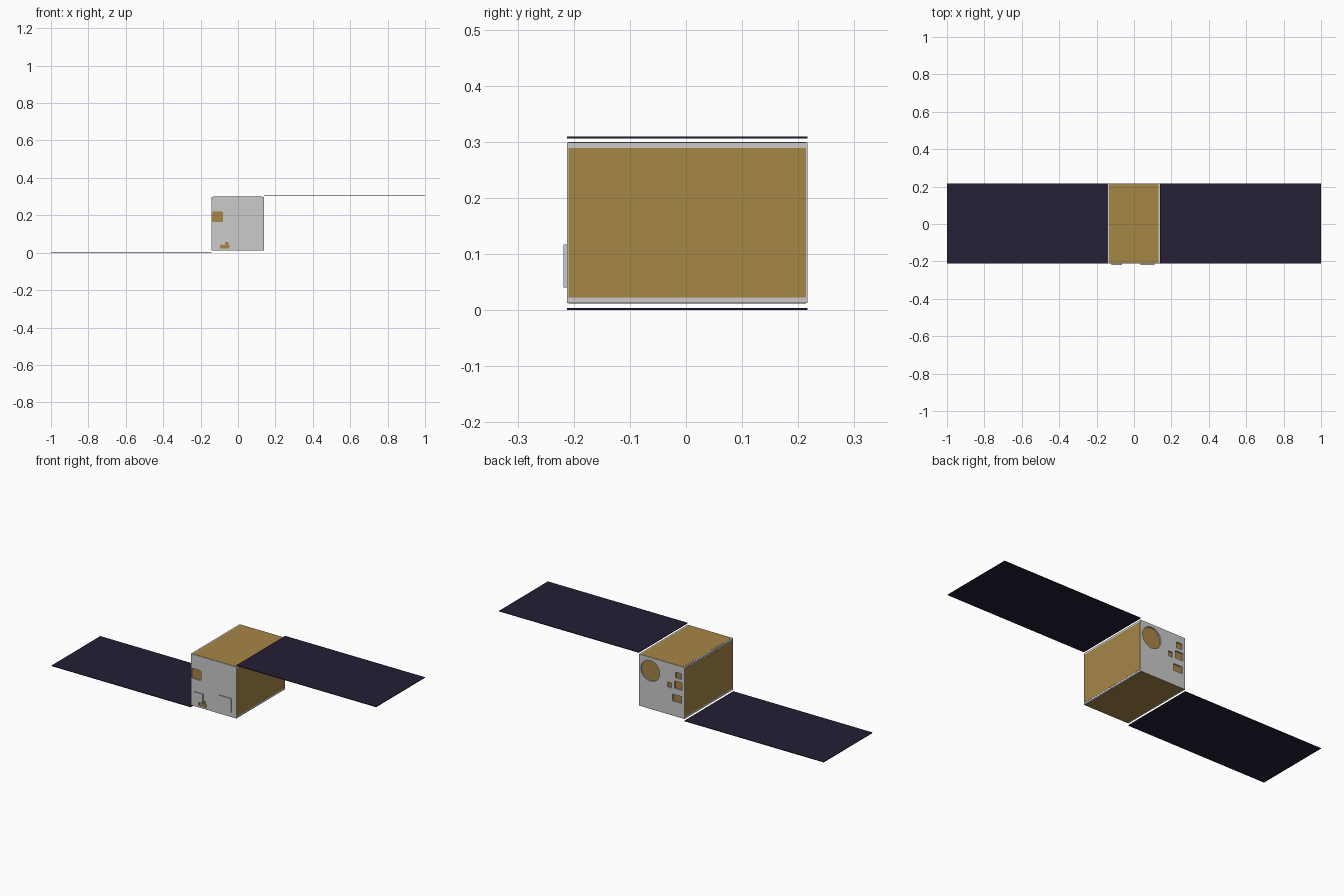
import bpy, bmesh
from mathutils import Matrix, Vector

if "Cube" in bpy.data.objects:
    bpy.data.objects.remove(bpy.data.objects["Cube"])


def material(name, rgb):
    m = bpy.data.materials.new(name)
    m.diffuse_color = (*rgb, 1)
    m.use_nodes = True
    m.node_tree.nodes["Principled BSDF"].inputs["Base Color"].default_value = m.diffuse_color
    return m


GOLD = material("gold_foil", (0.38, 0.24, 0.06))
DARK = material("solar_cells", (0.018, 0.013, 0.035))

# Body limits
X0, X1 = -0.142, 0.139
Y0, Y1 = -0.2125, 0.2165
Z0, Z1 = 0.0125, 0.299
DEPTH = 0.008


def finish(name, bm, mat=None):
    me = bpy.data.meshes.new(name)
    bmesh.ops.recalc_face_normals(bm, faces=bm.faces)
    bm.to_mesh(me)
    bm.free()
    ob = bpy.data.objects.new(name, me)
    bpy.context.collection.objects.link(ob)
    if mat:
        me.materials.append(mat)
    return ob


def box(name, x, y, z, mat=None, corner=0):
    """Box from (low, high) ranges; corner rounds the edges that run along y."""
    bm = bmesh.new()
    centre = Vector([(a + b) / 2 for a, b in (x, y, z)])
    size = [b - a for a, b in (x, y, z)]
    bmesh.ops.create_cube(bm, size=1, matrix=Matrix.Translation(centre) @ Matrix.Diagonal((*size, 1)))
    if corner:
        edges = [e for e in bm.edges if abs(e.verts[0].co.y - e.verts[1].co.y) > size[1] / 2]
        bmesh.ops.bevel(bm, geom=edges, offset=corner, segments=3, affect='EDGES', profile=0.5)
    return finish(name, bm, mat)


def disc(name, x, y, z, r, mat=None):
    """Cylinder lying along y."""
    bm = bmesh.new()
    m = Matrix.Translation((x, (y[0] + y[1]) / 2, z)) @ Matrix.Rotation(1.5707963, 4, 'X')
    bmesh.ops.create_cone(bm, cap_ends=True, segments=32, radius1=r, radius2=r,
                          depth=y[1] - y[0], matrix=m)
    return finish(name, bm, mat)


# Main box
body = box("body", (X0, X1), (Y0, Y1), (Z0, Z1))

# Foil sheets on the four long sides
t = 0.0008
ys = (Y0 + 0.003, Y1 - 0.003)
for n, a in (("left", X0), ("right", X1)):
    box(n + "_foil", (a - t, a + t), ys, (Z0 + 0.01, Z1 - 0.01), GOLD)
for n, a in (("bottom", Z0), ("top", Z1)):
    box(n + "_foil", (X0 + 0.008, X1 - 0.008), ys, (a - t, a + t), GOLD)

# Solar wings, one low and one high
box("left_solar_wing", (-1, X0), (Y0, Y1), (0, 0.0035), DARK)
box("right_solar_wing", (X1, 1), (Y0, Y1), (0.306, 0.3095), DARK)

# Raised cover plates on the front
box("small_cover_plate", (-0.12, -0.065), (Y0 - 0.0055, Y0 + 0.002), (0.06, 0.095))
box("large_cover_plate", (0.035, 0.11), (Y0 - 0.0055, Y0 + 0.002), (0.04, 0.117))


def cut(cutter):
    cutter.hide_render = True
    cutter.hide_viewport = True
    mod = body.modifiers.new(cutter.name, 'BOOLEAN')
    mod.operation = 'DIFFERENCE'
    mod.object = cutter


def pocket(name, x, z, w, h, back, corner=0):
    """Sunken rectangular opening with a gold floor."""
    if back:
        hole, floor = (Y1 - DEPTH, Y1 + 0.01), (Y1 - DEPTH - 0.001, Y1 - DEPTH + 0.001)
    else:
        hole, floor = (Y0 - 0.01, Y0 + DEPTH), (Y0 + DEPTH - 0.001, Y0 + DEPTH + 0.001)
    xs, zs = (x - w / 2, x + w / 2), (z - h / 2, z + h / 2)
    cut(box(name + "_cutter", xs, hole, zs, None, corner))
    box(name + "_floor", xs, floor, zs, GOLD, corner)


# Front sensor openings
pocket("front_window", -0.109, 0.192, 0.058, 0.056, False, 0.008)
pocket("front_port_lower", -0.070, 0.032, 0.05, 0.018, False)
pocket("front_port_upper", -0.060, 0.049, 0.02, 0.014, False)

# Back openings: four rectangular ports
for i, (x, z, w, h) in enumerate([(-0.105, 0.243, 0.036, 0.032), (-0.105, 0.188, 0.046, 0.042),
                                  (-0.05, 0.177, 0.026, 0.028), (-0.096, 0.113, 0.055, 0.038)]):
    pocket(f"back_port_{i + 1}", x, z, w, h, True)

# Round opening on the back
cut(disc("round_port_cutter", 0.069, (Y1 - DEPTH, Y1 + 0.01), 0.224, 0.058))
disc("round_port_floor", 0.069, (Y1 - DEPTH - 0.001, Y1 - DEPTH + 0.001), 0.224, 0.058, GOLD)
